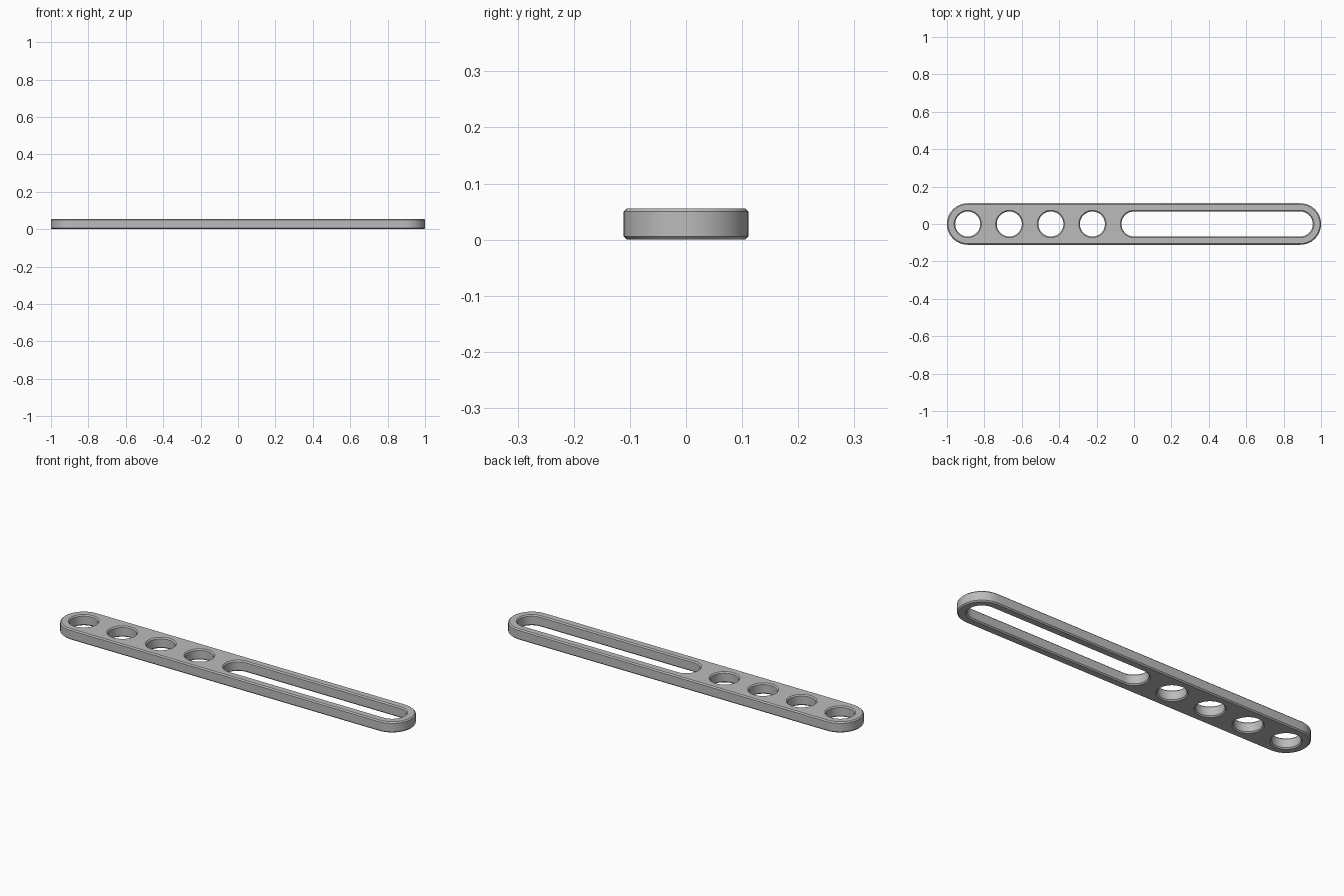
import bpy, bmesh, math

cube = bpy.data.objects.get("Cube")
if cube:
    bpy.data.objects.remove(cube, do_unlink=True)

PITCH = 2 / 9          # distance between hole centres
HALF_WIDTH = PITCH / 2
HOLE = 0.067
HEIGHT = 0.056
CHAMFER = 0.006
STEPS = 24             # segments in each half circle


def outline(x0, x1, r):
    """Capsule from x0 to x1, or a circle when both are equal."""
    pts = []
    for cx, start in ((x1, -math.pi / 2), (x0, math.pi / 2)):
        for i in range(STEPS + (x0 != x1)):
            a = start + math.pi * i / STEPS
            pts.append((cx + r * math.cos(a), r * math.sin(a)))
    return pts


def chamfered_wall(bm, x0, x1, r, inset):
    """Wall with chamfered rims; returns its bottom and top rim edges."""
    levels = ((0, r + inset), (CHAMFER, r),
              (HEIGHT - CHAMFER, r), (HEIGHT, r + inset))
    rings = [[bm.verts.new((x, y, z)) for x, y in outline(x0, x1, rad)]
             for z, rad in levels]
    n = len(rings[0])
    for low, high in zip(rings, rings[1:]):
        for i in range(n):
            j = (i + 1) % n
            bm.faces.new((low[i], low[j], high[j], high[i]))
    return [[bm.edges.get((ring[i], ring[(i + 1) % n])) for i in range(n)]
            for ring in (rings[0], rings[-1])]


# Flat bar: outer wall, four round holes and one long slot
bm = bmesh.new()
end = 4 * PITCH
walls = [chamfered_wall(bm, -end, end, HALF_WIDTH, -CHAMFER)]
for k in range(1, 5):
    walls.append(chamfered_wall(bm, -k * PITCH, -k * PITCH, HOLE, CHAMFER))
walls.append(chamfered_wall(bm, 0, end, HOLE, CHAMFER))

# Bottom and top faces between the rims
for side, direction in ((0, -1), (1, 1)):
    edges = [e for wall in walls for e in wall[side]]
    bmesh.ops.triangle_fill(bm, edges=edges, use_beauty=True,
                            use_dissolve=False, normal=(0, 0, direction))
bmesh.ops.recalc_face_normals(bm, faces=bm.faces)

mesh = bpy.data.meshes.new("slotted_bar")
bm.to_mesh(mesh)
bm.free()
bar = bpy.data.objects.new("slotted_bar", mesh)
bpy.context.collection.objects.link(bar)

# Plain grey
grey = bpy.data.materials.new("grey")
grey.use_nodes = True
colour = (0.5, 0.5, 0.5, 1)
grey.diffuse_color = colour
grey.node_tree.nodes["Principled BSDF"].inputs["Base Color"].default_value = colour
mesh.materials.append(grey)

# Smooth round walls, sharp chamfers
bpy.ops.object.select_all(action='DESELECT')
bar.select_set(True)
bpy.context.view_layer.objects.active = bar
bpy.ops.object.shade_smooth_by_angle(angle=math.radians(30))
